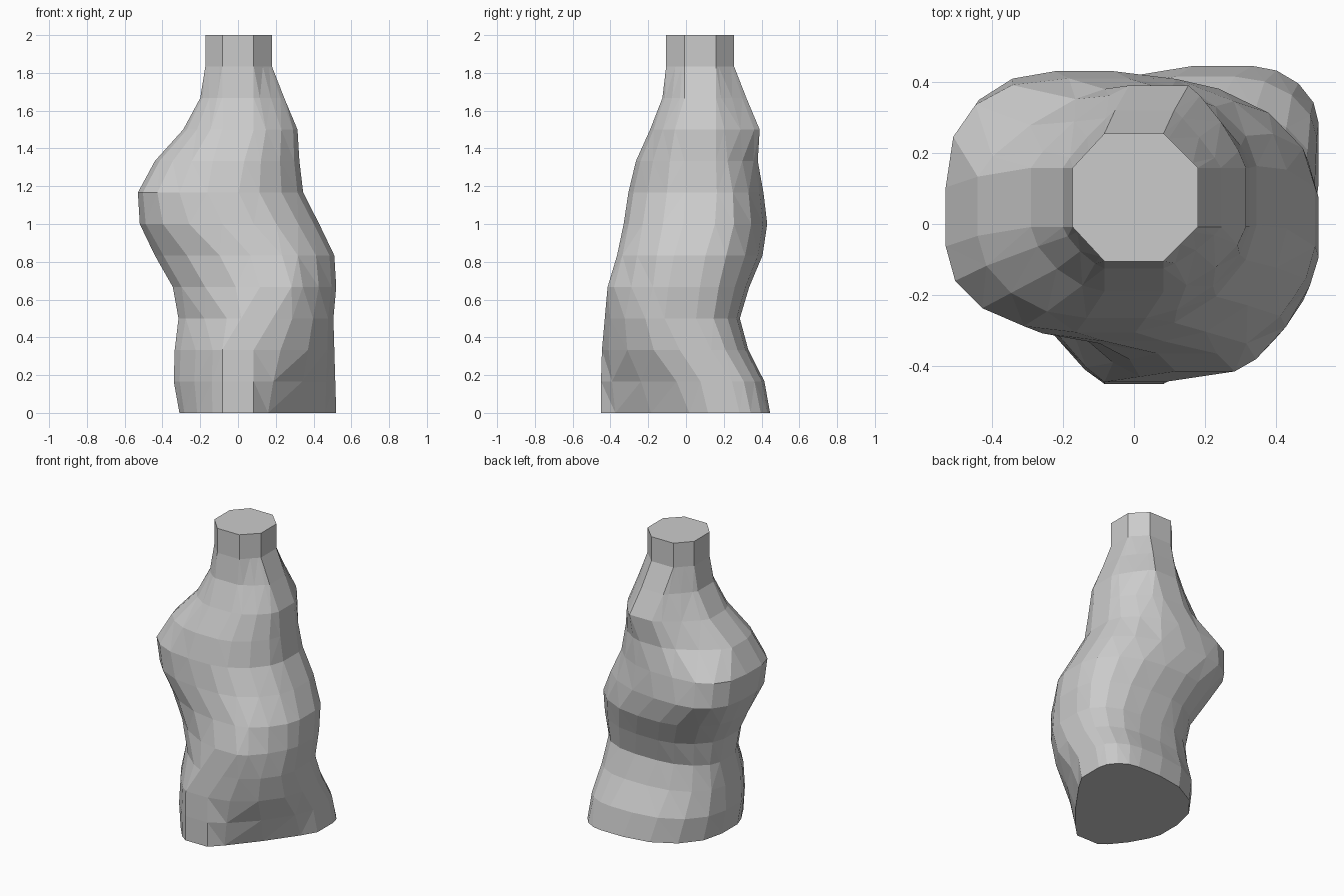
import bpy, bmesh, math

if "Cube" in bpy.data.objects:
    bpy.data.objects.remove(bpy.data.objects["Cube"])

# Cross-sections every 1/6 unit of height, bottom to top:
# left, right, front, back limits | x of front flat, x of back flat,
# y of left flat, y of right flat |
# corner roundness: front-right, back-right, back-left, front-left
SECTIONS = [
    (-.31, .52, -.45, .445, .00, .25, -.03, .20, 1.1, 1.9, 2.0, 1.3),
    (-.34, .515, -.45, .415, .00, .20, -.03, .16, 1.35, 1.9, 2.0, 1.25),
    (-.335, .51, -.445, .33, .00, .15, -.03, .05, 1.75, 2.0, 2.0, 1.2),
    (-.315, .505, -.43, .285, .10, .10, .00, -.03, 1.7, 2.1, 1.8, 1.3),
    (-.345, .52, -.415, .335, .20, .06, .00, -.01, 1.4, 2.0, 1.7, 1.5),
    (-.44, .51, -.365, .405, .15, .00, .04, .02, 1.6, 1.9, 1.7, 1.7),
    (-.52, .43, -.33, .43, .00, -.14, .06, .07, 1.8, 1.9, 2.1, 2.1),
    (-.53, .345, -.305, .41, -.08, -.10, .02, .08, 1.7, 1.8, 2.5, 2.1),
    (-.44, .325, -.265, .38, -.05, .00, .05, .075, 1.6, 1.5, 1.3, 1.9),
    (-.29, .315, -.19, .39, .00, .07, .075, .075, 1.5, 1.2, 1.2, 1.6),
    (-.20, .245, -.125, .32, .00, .03, .075, .075, 1.2, 1.1, 1.1, 1.3),
    (-.173, .18, -.105, .255, .00, .00, .075, .075, 1.0, 1.0, 1.0, 1.0),
]
FLAT = 1 / 12      # half-width of the flat on each side
STEPS = 4          # facets per rounded corner


def corner(start, end, pivot, p):
    """Rounded corner from start to end, curving around pivot."""
    pts = []
    for i in range(STEPS + 1):
        a = math.pi / 2 * i / STEPS
        s = max(0, math.cos(a)) ** (2 / p)
        e = max(0, math.sin(a)) ** (2 / p)
        pts.append([pivot[k] + (start[k] - pivot[k]) * s
                    + (end[k] - pivot[k]) * e for k in range(2)])
    return pts


def ring(sec):
    l, r, f, b, xf, xb, yl, yr, p_fr, p_br, p_bl, p_fl = sec
    F = FLAT
    return (corner((xf + F, f), (r, yr - F), (xf + F, yr - F), p_fr)
            + corner((r, yr + F), (xb + F, b), (xb + F, yr + F), p_br)
            + corner((xb - F, b), (l, yl + F), (xb - F, yl + F), p_bl)
            + corner((l, yl - F), (xf - F, f), (xf - F, yl - F), p_fl))


# Faceted body lofted through the sections; the straight neck repeats the last
bm = bmesh.new()
rings = [[bm.verts.new((x, y, i / 6)) for x, y in ring(s)]
         for i, s in enumerate(SECTIONS + SECTIONS[-1:])]
n = len(rings[0])
for lo, hi in zip(rings, rings[1:]):
    for j in range(n):
        k = (j + 1) % n
        bm.faces.new((lo[j], lo[k], hi[k], hi[j]))
bmesh.ops.triangulate(bm, faces=bm.faces[:], quad_method='SHORT_EDGE')

# Flat ends
bm.faces.new(rings[0][::-1])
bm.faces.new(rings[-1])
bmesh.ops.recalc_face_normals(bm, faces=bm.faces[:])

mesh = bpy.data.meshes.new("lumpy_vase")
bm.to_mesh(mesh)
bm.free()
bpy.context.collection.objects.link(bpy.data.objects.new("lumpy_vase", mesh))
